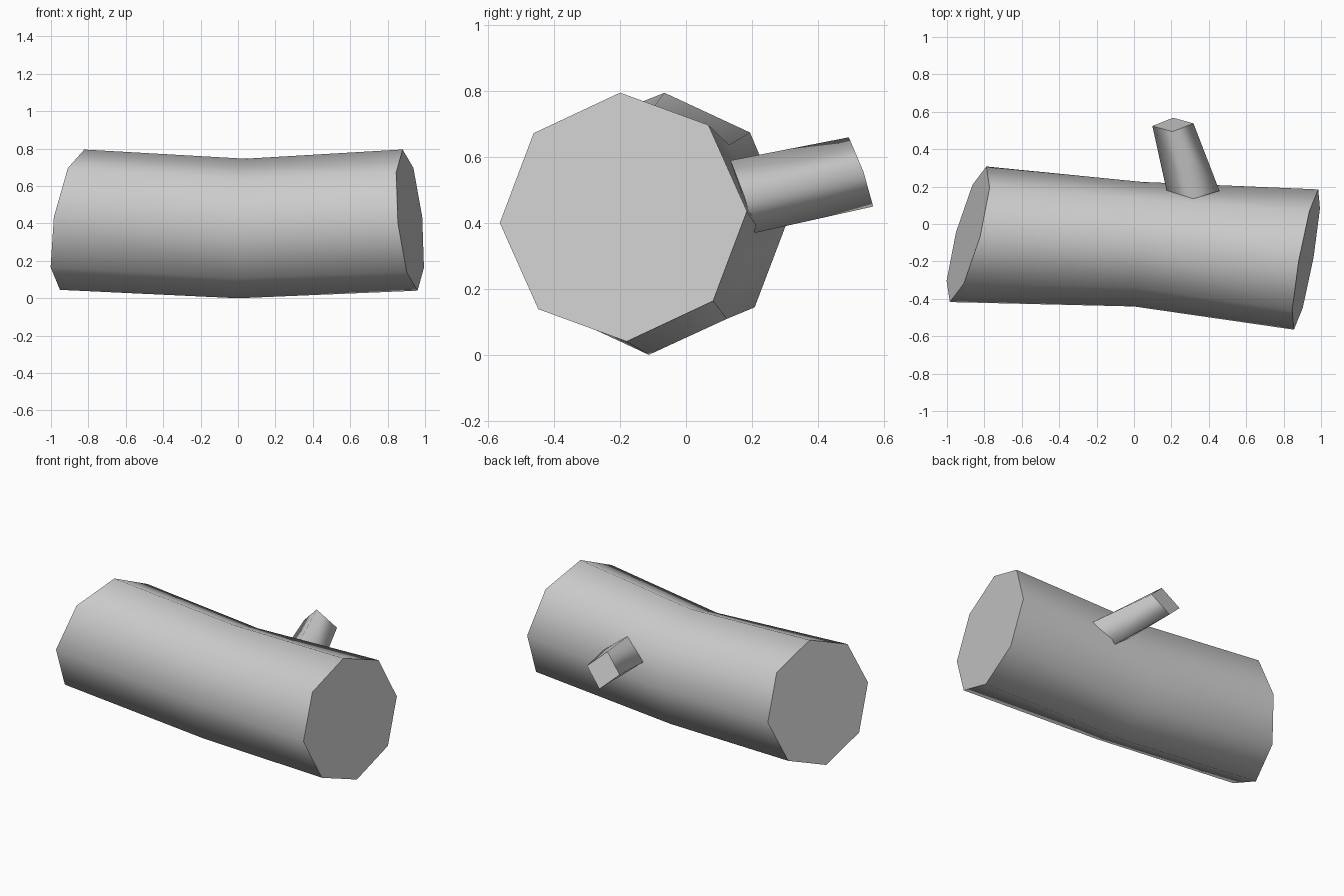
import bpy
import bmesh
from math import cos, sin, tau
from mathutils import Vector

cube = bpy.data.objects.get("Cube")
if cube:
    bpy.data.objects.remove(cube, do_unlink=True)

# Single plain grey for the whole log
grey = bpy.data.materials.new("plain_grey")
grey.use_nodes = True
colour = (0.6, 0.6, 0.6, 1)
grey.diffuse_color = colour
bsdf = next(n for n in grey.node_tree.nodes if n.type == 'BSDF_PRINCIPLED')
bsdf.inputs["Base Color"].default_value = colour
bsdf.inputs["Roughness"].default_value = 0.9


def loft(name, sides, rings):
    """Skin slanted rings (centre, back axis, up axis): smooth sides, flat caps."""
    bm = bmesh.new()
    loops = []
    for centre, back, up in rings:
        c, a, b = Vector(centre), Vector(back), Vector(up)
        loops.append([bm.verts.new(c + a * cos(tau * i / sides) + b * sin(tau * i / sides))
                      for i in range(sides)])
    for low, high in zip(loops, loops[1:]):
        for i in range(sides):
            j = (i + 1) % sides
            bm.faces.new((low[i], low[j], high[j], high[i])).smooth = True
    for cap in (loops[0], loops[-1]):
        bm.faces.new(cap).smooth = False
        for v, w in zip(cap, cap[1:] + cap[:1]):
            bm.edges.get((v, w)).smooth = False
    bmesh.ops.recalc_face_normals(bm, faces=bm.faces)
    mesh = bpy.data.meshes.new(name)
    bm.to_mesh(mesh)
    bm.free()
    mesh.materials.append(grey)
    obj = bpy.data.objects.new(name, mesh)
    bpy.context.collection.objects.link(obj)
    return obj


# Eight-sided trunk, bent at the middle, with slanted cut ends
loft("log_trunk", 8, [
    ((-0.887, -0.055, 0.42), (0.0975, 0.3625, -0.015), (0.065, -0.01, 0.375)),
    ((0.02, -0.108, 0.373), (0.02, 0.333, 0.0), (0.02, 0.005, 0.373)),
    ((0.92, -0.19, 0.418), (0.065, 0.375, 0.0175), (-0.04, -0.01, 0.3775)),
])

# Four-sided tapering branch stub on the back
loft("branch_stub", 4, [
    ((0.317, 0.172, 0.48), (0.14, 0.005, 0.0), (0.0, -0.037, 0.11)),
    ((0.208, 0.531, 0.555), (0.11, 0.007, 0.002), (-0.002, -0.037, 0.105)),
])
